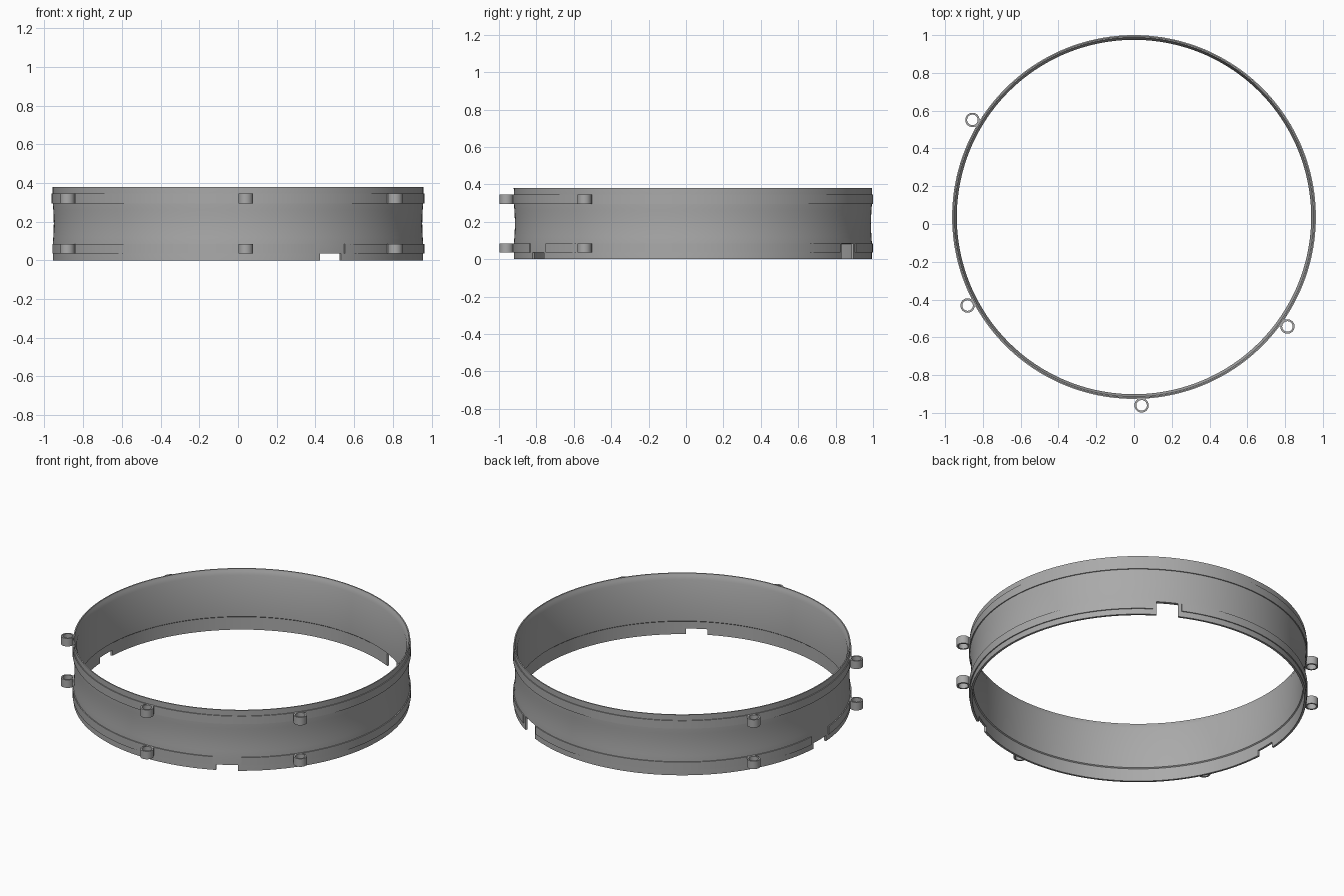
import bpy, bmesh, math
from mathutils import Matrix, Vector

cube = bpy.data.objects.get("Cube")
if cube:
    bpy.data.objects.remove(cube)

CENTRE = Vector((0, 0.037, 0))
RADIUS = 0.963

grey = bpy.data.materials.new("neutral grey")
grey.use_nodes = True
grey.diffuse_color = (0.4, 0.4, 0.4, 1)
grey.node_tree.nodes["Principled BSDF"].inputs["Base Color"].default_value = (0.4, 0.4, 0.4, 1)


def add_object(name, bm, location=CENTRE, smooth=True):
    bmesh.ops.recalc_face_normals(bm, faces=bm.faces)
    mesh = bpy.data.meshes.new(name)
    bm.to_mesh(mesh)
    bm.free()
    obj = bpy.data.objects.new(name, mesh)
    obj.location = location
    mesh.materials.append(grey)
    bpy.context.collection.objects.link(obj)
    if smooth:
        bpy.ops.object.select_all(action="DESELECT")
        obj.select_set(True)
        bpy.context.view_layer.objects.active = obj
        bpy.ops.object.shade_smooth_by_angle(angle=math.radians(25))
    return obj


def revolve(name, profile, steps, start=0, sweep=360, location=CENTRE):
    """Turn a closed (radius, z) profile about the vertical axis."""
    bm = bmesh.new()
    full = sweep == 360
    rows = []
    for i in range(steps if full else steps + 1):
        a = math.radians(start + sweep * i / steps)
        rows.append([bm.verts.new((r * math.cos(a), r * math.sin(a), z)) for r, z in profile])
    pairs = list(zip(rows, rows[1:])) + ([(rows[-1], rows[0])] if full else [])
    n = len(profile)
    for a, b in pairs:
        for j in range(n):
            k = (j + 1) % n
            bm.faces.new((a[j], b[j], b[k], a[k]))
    if not full:
        bm.faces.new(rows[0])
        bm.faces.new(rows[-1])
    return add_object(name, bm, location)


# Main hoop: slightly waisted outside, stepped foot and flared lip inside
waist = [(0.957 - 0.005 * math.sin(math.pi * t / 6), 0.085 + 0.21 * t / 6) for t in range(7)]
shell = [(0.957, 0)] + waist + [(0.958, 0.38), (0.951, 0.38), (0.946, 0.365), (0.938, 0.345),
                               (0.938, 0.085), (0.944, 0.08), (0.944, 0)]
hoop = revolve("hoop_wall", shell, 180)

# Raised bands; the lower one breaks around each foot notch
def band_profile(z):
    return [(0.95, z), (RADIUS, z), (RADIUS, z + 0.05), (0.95, z + 0.05)]

revolve("upper_band", band_profile(0.295), 180)
NOTCHES = {-60: 0.035, 60: 0.085, 180: 0.035}
for i, angle in enumerate(NOTCHES):
    revolve(f"lower_band_{i + 1}", band_profile(0.035), 54, angle + 5, 110)

# Notches cut through the bottom rim
for i, (angle, height) in enumerate(NOTCHES.items()):
    bm = bmesh.new()
    bmesh.ops.create_cube(bm, size=1)
    bmesh.ops.scale(bm, vec=(0.2, 0.125, height * 2), verts=bm.verts)
    bmesh.ops.translate(bm, vec=(0.95, 0, 0), verts=bm.verts)
    bmesh.ops.rotate(bm, matrix=Matrix.Rotation(math.radians(angle), 3, "Z"), verts=bm.verts)
    cutter = add_object(f"notch_cutter_{i + 1}", bm, smooth=False)
    cutter.hide_render = True
    cutter.hide_set(True)
    cutter.display_type = "WIRE"
    mod = hoop.modifiers.new("notch", "BOOLEAN")
    mod.operation = "DIFFERENCE"
    mod.solver = "EXACT"
    mod.object = cutter
bpy.context.view_layer.update()
evaluated = hoop.evaluated_get(bpy.context.evaluated_depsgraph_get())
cut_mesh = bpy.data.meshes.new_from_object(evaluated)
hoop.modifiers.clear()
hoop.data = cut_mesh
for obj in [o for o in bpy.data.objects if o.name.startswith("notch_cutter")]:
    bpy.data.objects.remove(obj)

# Eyelets in upper and lower pairs, each with a small web to the wall
for i, angle in enumerate((-87.7, -35.5, 149, 208)):
    a = math.radians(angle)
    for level, z in (("lower", 0.035), ("upper", 0.295)):
        place = CENTRE + Vector((math.cos(a), math.sin(a), 0)) * 0.998
        tube = [(0.028, z), (0.038, z), (0.038, z + 0.05), (0.028, z + 0.05)]
        revolve(f"{level}_eyelet_{i + 1}", tube, 32, location=place)
        bm = bmesh.new()
        bmesh.ops.create_cube(bm, size=1)
        bmesh.ops.scale(bm, vec=(0.018, 0.06, 0.05), verts=bm.verts)
        for v in bm.verts:
            if v.co.x > 0:
                v.co.y *= 0.7
        bmesh.ops.translate(bm, vec=(0.96, 0, z + 0.025), verts=bm.verts)
        bmesh.ops.rotate(bm, matrix=Matrix.Rotation(a, 3, "Z"), verts=bm.verts)
        add_object(f"{level}_eyelet_web_{i + 1}", bm, smooth=False)
